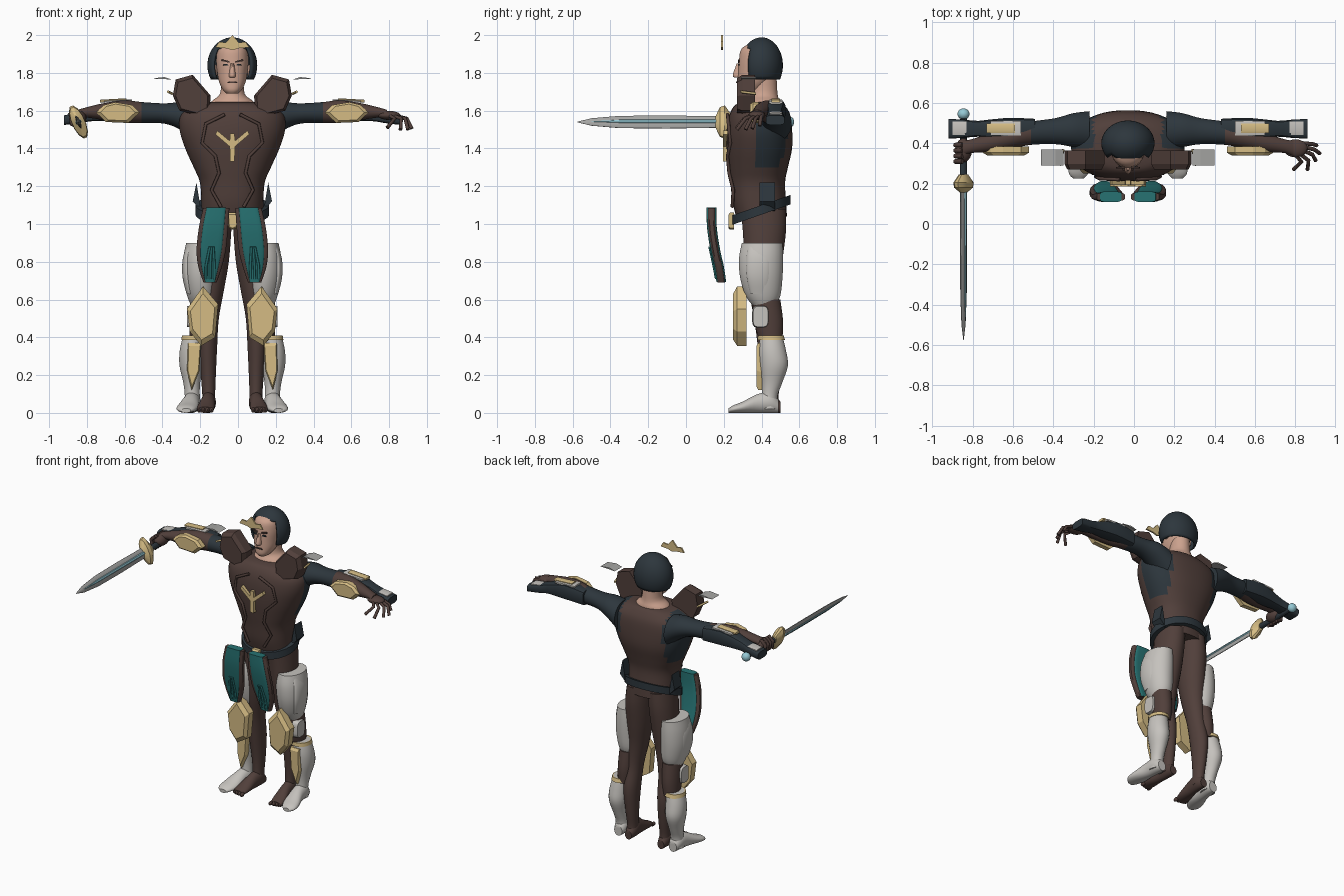
import bpy, bmesh, math
from mathutils import Vector

CX = -0.03  # body centre line


def material(name, rgb):
    m = bpy.data.materials.new(name)
    m.diffuse_color = (*rgb, 1)
    return m


BROWN = material("leather_brown", (.082, .050, .043))
DARK = material("dark_slate", (.026, .037, .046))
GOLD = material("pale_gold", (.66, .50, .23))
WHITE = material("off_white", (.56, .54, .51))
TEAL = material("teal", (.02, .17, .17))
SKIN = material("skin", (.60, .36, .27))
BLUE = material("pale_blue", (.30, .58, .66))
STEEL = material("steel", (.38, .38, .37))


def finish(name, bm, mats, rule=None, angle=40):
    bmesh.ops.recalc_face_normals(bm, faces=bm.faces)
    if rule:
        for f in bm.faces:
            f.material_index = rule(f.calc_center_median())
    me = bpy.data.meshes.new(name)
    bm.to_mesh(me)
    bm.free()
    for m in mats if isinstance(mats, (list, tuple)) else [mats]:
        me.materials.append(m)
    ob = bpy.data.objects.new(name, me)
    bpy.context.collection.objects.link(ob)
    if angle:
        bpy.ops.object.select_all(action='DESELECT')
        ob.select_set(True)
        bpy.context.view_layer.objects.active = ob
        bpy.ops.object.shade_smooth_by_angle(angle=math.radians(angle))
    return ob


def smooth_rows(rows, k):
    """Catmull-Rom resampling of ring parameters."""
    out = []
    for i in range(len(rows) - 1):
        p = [rows[max(i - 1, 0)], rows[i], rows[i + 1], rows[min(i + 2, len(rows) - 1)]]
        for j in range(k):
            t = j / k
            out.append([.5 * (2 * b + (c - a) * t + (2 * a - 5 * b + 4 * c - d) * t * t
                              + (3 * b - a - 3 * c + d) * t ** 3) for a, b, c, d in zip(*p)])
    return out + [list(rows[-1])]


def loft(name, rows, mats, axis='Z', n=24, k=4, power=2, rule=None, angle=40):
    """Rows are (x, y, z, ru, rv); rings lie across the given axis."""
    u, v = {'Z': ((1, 0, 0), (0, 1, 0)), 'X': ((0, 1, 0), (0, 0, 1)), 'Y': ((1, 0, 0), (0, 0, 1))}[axis]
    u, v = Vector(u), Vector(v)
    bm = bmesh.new()
    rings = []
    for x, y, z, ru, rv in smooth_rows(rows, k):
        ring = []
        for i in range(n):
            a = 2 * math.pi * (i + .5) / n
            c, s = math.cos(a), math.sin(a)
            cu, sv = math.copysign(abs(c) ** (2 / power), c), math.copysign(abs(s) ** (2 / power), s)
            ring.append(bm.verts.new(Vector((x, y, z)) + u * cu * ru + v * sv * rv))
        rings.append(ring)
    for a, b in zip(rings, rings[1:]):
        for i in range(n):
            bm.faces.new((a[i], a[(i + 1) % n], b[(i + 1) % n], b[i]))
    bm.faces.new(rings[0])
    bm.faces.new(rings[-1])
    return finish(name, bm, mats, rule, angle)


def upright(name, rows, mats, side=1, **kw):
    """Rows are (offset, z, half width, front y, back y)."""
    return loft(name, [(CX + side * s, (f + b) / 2, z, w, (b - f) / 2) for s, z, w, f, b in rows], mats, **kw)


def plate(name, pts, y0, y1, mat, side=1, inset=1.0):
    """Outline in (offset, z), thick along y, with a chamfered front."""
    bm = bmesh.new()
    cs, cz = (sum(p[i] for p in pts) / len(pts) for i in (0, 1))
    ym = y0 + (y1 - y0) * .3
    layers = [(y0, inset), (ym, 1), (y1, 1)]
    rings = [[bm.verts.new((CX + side * (cs + (s - cs) * q), y, cz + (z - cz) * q)) for s, z in pts] for y, q in layers]
    n = len(pts)
    for a, b in zip(rings, rings[1:]):
        for i in range(n):
            bm.faces.new((a[i], a[(i + 1) % n], b[(i + 1) % n], b[i]))
    bm.faces.new(rings[0])
    bm.faces.new(rings[-1])
    return finish(name, bm, mat, angle=0)


def ball(name, c, r, mat, seg=20, keep=None):
    bm = bmesh.new()
    bmesh.ops.create_uvsphere(bm, u_segments=seg, v_segments=seg * 2 // 3, radius=1)
    for v in bm.verts:
        v.co = Vector([c[i] + v.co[i] * r[i] for i in range(3)])
    if keep:
        bmesh.ops.delete(bm, geom=[f for f in bm.faces if not keep(f.calc_center_median())], context='FACES')
    return finish(name, bm, mat)


def tube(name, pts, r, mat):
    cu = bpy.data.curves.new(name, 'CURVE')
    cu.dimensions, cu.bevel_depth, cu.bevel_resolution, cu.use_fill_caps = '3D', r, 2, True
    sp = cu.splines.new('POLY')
    sp.points.add(len(pts) - 1)
    for p, q in zip(sp.points, smooth_rows(pts, 1)):
        p.co = (*q, 1)
    cu.materials.append(mat)
    ob = bpy.data.objects.new(name, cu)
    bpy.context.collection.objects.link(ob)


# torso armour, dark undersuit at the flanks
upright("torso", [(0, 1.04, .165, .265, .535), (0, 1.12, .165, .245, .53), (0, 1.22, .172, .235, .525),
                  (0, 1.3, .205, .225, .54), (0, 1.4, .25, .215, .562), (0, 1.5, .28, .215, .562),
                  (0, 1.58, .27, .23, .55), (0, 1.63, .19, .26, .52), (0, 1.645, .12, .30, .50)],
        [BROWN, DARK], n=40, power=2.3,
        rule=lambda c: int(c.z > 1.3 and c.y > .37 and abs(c.x - CX) > .17))
plate("chest_emblem", [(-.012, 1.33), (.012, 1.33), (.014, 1.41), (.09, 1.475), (.08, 1.495), (.014, 1.44),
                       (.012, 1.48), (-.012, 1.48), (-.014, 1.44), (-.08, 1.495), (-.09, 1.475), (-.014, 1.41)],
      .195, .225, GOLD)
for sd in (-1, 1):
    tube("chest_ridge", [(CX + sd * s, y, z) for s, y, z in
                         [(.04, .22, 1.58), (.14, .225, 1.53), (.16, .235, 1.43), (.09, .22, 1.36),
                          (.07, .228, 1.27), (.11, .25, 1.18), (.06, .245, 1.09)]], .009, BROWN)
# neck, head and face
upright("neck", [(0, 1.60, .14, .30, .50), (0, 1.65, .11, .32, .495), (0, 1.69, .066, .34, .485),
                 (0, 1.78, .06, .34, .48)], SKIN)
upright("head", [(0, 1.69, .03, .285, .36), (0, 1.71, .05, .272, .40), (0, 1.75, .07, .273, .44),
                 (0, 1.80, .08, .275, .48), (0, 1.87, .086, .28, .49), (0, 1.93, .075, .295, .48),
                 (0, 1.965, .03, .36, .42)], SKIN, power=2.2)
upright("nose", [(0, 1.775, .015, .255, .30), (0, 1.79, .018, .247, .30), (0, 1.85, .009, .268, .30)], SKIN, n=12)
plate("mouth", [(-.028, 1.747), (.028, 1.747), (.02, 1.754), (-.02, 1.754)], .266, .274, BROWN)
for sd in (-1, 1):
    plate("eye", [(.02, 1.838), (.05, 1.838), (.045, 1.847), (.025, 1.847)], .275, .284, DARK, sd)
    plate("brow", [(.015, 1.853), (.06, 1.865), (.055, 1.872), (.015, 1.862)], .274, .283, BROWN, sd)
    ball("ear", (CX + sd * .09, .39, 1.81), (.012, .025, .035), SKIN, 12)
cap = ball("helmet", (CX, .40, 1.84), (.132, .113, .148), DARK, 36,
           lambda c: c.z > 1.765 and (c.y > .335 or c.z > 1.925))
cap.modifiers.new("thickness", 'SOLIDIFY').thickness = .012
plate("crown", [(-.09, 1.935), (-.03, 1.93), (0, 1.92), (.03, 1.93), (.09, 1.935), (.07, 1.965), (.035, 1.96),
                (0, 2.0), (-.035, 1.96), (-.07, 1.965)], .185, .195, GOLD)
# belt and buckle
belt = loft("belt", [(CX, .40, 1.05, .195, .155), (CX, .40, 1.10, .195, .155)], DARK, n=32, k=1)
for v in belt.data.vertices:
    v.co.z += (v.co.y - .40) * .35
plate("buckle", [(-.025, 1.06), (.03, 1.06), (.025, .98), (0, .97), (-.02, .98)], .225, .255, GOLD, inset=.8)

for sd in (-1, 1):
    # shoulder and limb armour plates
    plate("shoulder_guard", [(.30, 1.765), (.21, 1.79), (.115, 1.68), (.12, 1.60), (.17, 1.57), (.28, 1.60), (.315, 1.68)],
          .27, .365, BROWN, sd, .85)
    plate("floating_trim", [(.32, 1.765), (.43, 1.77), (.36, 1.778)], .29, .37, STEEL, sd)
    tube("floating_clasp", [(CX + sd * .34, .29, 1.70), (CX + sd * .32, .37, 1.69)], .007, GOLD)
    # arm
    loft("arm", [(CX + sd * s, y, z, a, b) for s, y, z, a, b in
                 [(.19, .46, 1.53, .10, .10), (.27, .465, 1.57, .085, .075), (.36, .46, 1.585, .065, .054),
                  (.48, .45, 1.59, .058, .056), (.57, .43, 1.595, .055, .06), (.68, .405, 1.595, .047, .045),
                  (.78, .385, 1.59, .034, .026), (.82, .375, 1.58, .04, .024)]], [DARK, BROWN], 'X',
         rule=lambda c: int(abs(c.x - CX) > .49))
    plate("forearm_guard", [(.49, 1.59), (.53, 1.63), (.62, 1.645), (.68, 1.63), (.72, 1.59), (.67, 1.54), (.55, 1.535)],
          .34, .385, GOLD, sd, .8)
    loft("gauntlet", [(CX + sd * s, .472, z, w, h) for s, z, w, h in
                      [(.46, 1.59, .05, .05), (.60, 1.60, .055, .055), (.74, 1.58, .04, .036),
                       (.80, 1.565, .045, .03), (.89, 1.55, .05, .026)]], DARK, 'X', n=12, k=2, power=4)
    for nm, s0, s1, z0, w, m in (("cuff_plate", .53, .68, 1.652, .038, WHITE), ("cuff_inlay", .56, .70, 1.658, .024, GOLD),
                                 ("hand_plate", .80, .87, 1.587, .034, WHITE)):
        loft(nm, [(CX + sd * s0, .475, z0, w, .008), (CX + sd * s1, .475, z0 - .008, w, .008)], m, 'X', n=8, k=1, power=4)
    # legs and feet
    upright("leg", [(.08, 1.08, .082, .29, .53), (.09, .96, .085, .30, .53), (.10, .8, .082, .31, .51),
                    (.11, .65, .066, .33, .49), (.125, .5, .054, .36, .49), (.13, .35, .05, .38, .515),
                    (.127, .2, .04, .40, .505), (.125, .09, .034, .405, .49), (.125, .03, .035, .40, .495)], BROWN, sd)
    loft("foot", [(CX + sd * s, y, h, w, h) for s, y, h, w in
                  [(.125, .50, .03, .025), (.125, .45, .055, .038), (.13, .38, .05, .038), (.14, .30, .028, .046),
                   (.145, .25, .016, .04)]], BROWN, 'Y')
    for i in range(4):
        ball("toe", (CX + sd * (.11 + .022 * i), .247 + .006 * i, .015), (.011, .022, .014), BROWN, 10)
    # thigh armour
    upright("thigh_armour", [(.165, .56, .05, .36, .47), (.165, .62, .075, .315, .50), (.17, .72, .09, .285, .512),
                             (.168, .82, .092, .28, .515), (.165, .90, .08, .295, .512)], WHITE, sd)
    upright("thigh_outer_plate", [(.225, .63, .018, .34, .44), (.24, .72, .024, .32, .45), (.238, .82, .024, .32, .45),
                                  (.215, .90, .018, .33, .42)], WHITE, sd)
    # knee
    upright("knee_sleeve", [(.175, .38, .05, .39, .51), (.17, .48, .058, .36, .515), (.165, .6, .06, .35, .50)], BROWN, sd)
    loft("knee_pad", [(CX + sd * .20, .395, .51, .045, .06), (CX + sd * .24, .395, .51, .04, .055)], WHITE, 'X',
         n=16, k=1, power=4)
    plate("knee_guard", [(.155, .67), (.075, .575), (.09, .40), (.165, .355), (.225, .43), (.24, .55)],
          .25, .32, GOLD, sd, .78)
    # boot
    upright("boot", [(.205, .41, .056, .39, .51), (.215, .33, .064, .385, .53), (.218, .25, .062, .39, .54),
                     (.215, .16, .045, .40, .51), (.212, .09, .04, .40, .485), (.212, .02, .045, .39, .485)], WHITE, sd)
    upright("boot_trim", [(.205, .385, .066, .378, .525), (.205, .41, .062, .38, .518)], GOLD, sd, k=1)
    plate("shin_plate", [(.165, .37), (.235, .37), (.24, .22), (.215, .12), (.175, .22)], .372, .41, GOLD, sd, .85)
    loft("boot_foot", [(CX + sd * s, y, h, w, h) for s, y, h, w in
                       [(.21, .49, .035, .03), (.212, .45, .055, .045), (.22, .38, .05, .046), (.235, .30, .03, .056),
                        (.245, .25, .02, .048), (.245, .225, .012, .025)]], WHITE, 'Y')
    # hip tabs, teal panel in a brown frame
    tab = [(.085, 1.085, .07, .135), (.10, .98, .078, .137), (.112, .86, .078, .155), (.118, .77, .062, .175), (.118, .69, .035, .187)]
    loft("hip_tab_frame", [(CX + sd * s, y, z, w, .02) for s, z, w, y in tab], BROWN, n=16, power=5)
    loft("hip_tab_panel", [(CX + sd * s, y, z + .003, w * .76, .026) for s, z, w, y in tab], TEAL, n=16, power=5)
    for dx in (-.022, 0, .022):
        tube("hip_tab_fold", [(CX + sd * (.11 + dx * .4), .125, .88), (CX + sd * (.117 + dx), .147, .78),
                              (CX + sd * (.118 + dx), .16, .71)], .007, TEAL)
    # loose dark straps at the waist
    plate("waist_strap", [(.165, 1.07), (.19, 1.22), (.21, 1.12)], .39, .47, DARK, sd)

# open hand
ball("palm", (.80, .375, 1.575), (.06, .045, .024), BROWN)
for i, (x, y, z) in enumerate([(.79, .27, 1.51), (.86, .27, 1.50), (.90, .315, 1.50), (.92, .35, 1.505), (.905, .39, 1.52)]):
    y0 = .345 + .014 * i
    tube("finger", [(.80 + .008 * i, y0, 1.575), ((x + .84) / 2 + .015, (y + y0) / 2, 1.558), (x, y, z)], .010, BROWN)
# gripping hand
ball("fist", (-.845, .365, 1.56), (.042, .06, .042), BROWN)
for i in range(4):
    tube("curled_finger", [(-.85, .31 + .027 * i, 1.60), (-.885, .31 + .027 * i, 1.57), (-.88, .31 + .027 * i, 1.53),
                           (-.845, .31 + .027 * i, 1.515)], .012, BROWN)

# sword, tilted about its long axis
SX, SZ = -.845, 1.54


def tilt(ob, a=math.radians(24)):
    for v in ob.data.vertices:
        x, z = v.co.x - SX, v.co.z - SZ
        v.co.x, v.co.z = SX + x * math.cos(a) - z * math.sin(a), SZ + x * math.sin(a) + z * math.cos(a)


def sword_part(name, rows, mat, n=4, power=2):
    ob = loft(name, [(SX, y, SZ, a, b) for y, a, b in rows], mat, 'Y', n=n, k=1, power=power, angle=25)
    tilt(ob)


sword_part("blade", [(.18, .012, .034), (-.10, .012, .038), (-.35, .011, .036), (-.50, .008, .022), (-.575, .001, .002)],
           STEEL, 16, 1.5)
sword_part("blade_inlay", [(.18, .017, .016), (-.35, .015, .014), (-.50, .009, .003)], BLUE, 8)
sword_part("guard", [(.155, .012, .03), (.18, .034, .085), (.205, .036, .095), (.245, .02, .035)], GOLD, 12)
sword_part("grip", [(.24, .018, .020), (.40, .018, .02), (.53, .016, .018)], DARK, 12)
ball("pommel", (SX, .545, SZ), (.03, .028, .03), BLUE, 16)
